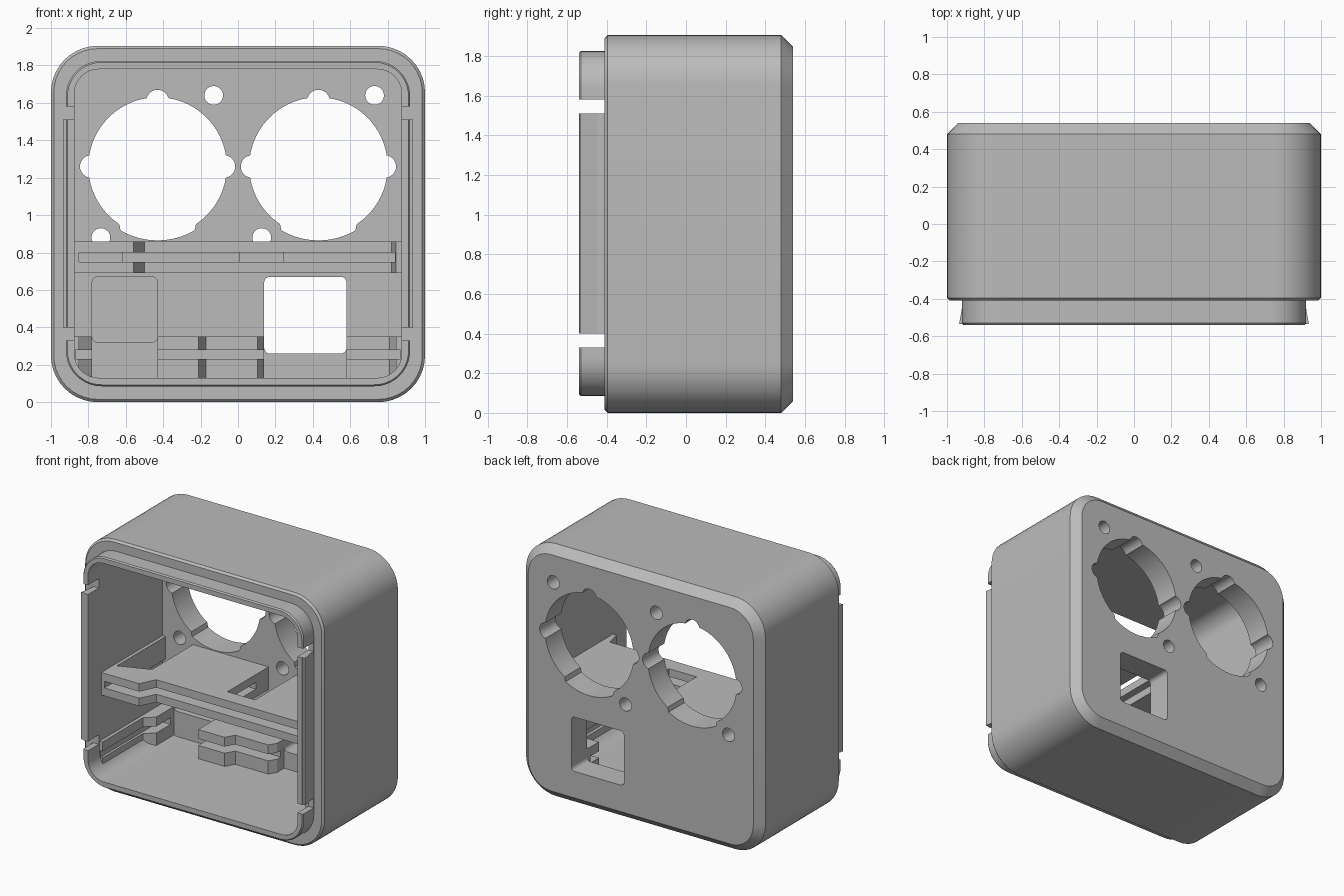
import bpy, bmesh, math
from mathutils import Vector

cube = bpy.data.objects.get("Cube")
if cube:
    bpy.data.objects.remove(cube, do_unlink=True)

grey = bpy.data.materials.new("plain grey")
grey.use_nodes = True
grey.diffuse_color = (0.5, 0.5, 0.5, 1)
grey.node_tree.nodes["Principled BSDF"].inputs["Base Color"].default_value = (0.5, 0.5, 0.5, 1)


def loft(name, rings):
    """Closed solid through rings that share a point count."""
    bm = bmesh.new()
    loops = [[bm.verts.new(p) for p in ring] for ring in rings]
    n = len(loops[0])
    for a, b in zip(loops, loops[1:]):
        for i in range(n):
            bm.faces.new((a[i], a[(i + 1) % n], b[(i + 1) % n], b[i]))
    bm.faces.new(loops[0][::-1])
    bm.faces.new(loops[-1])
    bmesh.ops.recalc_face_normals(bm, faces=bm.faces)
    mesh = bpy.data.meshes.new(name)
    bm.to_mesh(mesh)
    bm.free()
    mesh.materials.append(grey)
    ob = bpy.data.objects.new(name, mesh)
    bpy.context.collection.objects.link(ob)
    return ob


def rounded(x0, x1, z0, z1, r, y, inset=0.0, steps=10):
    """Rounded rectangle ring facing y."""
    r -= inset
    x0, x1, z0, z1 = x0 + inset, x1 - inset, z0 + inset, z1 - inset
    corners = ((x1 - r, z1 - r), (x0 + r, z1 - r), (x0 + r, z0 + r), (x1 - r, z0 + r))
    ring = []
    for k, (cx, cz) in enumerate(corners):
        for i in range(steps + 1):
            a = math.pi / 2 * (k + i / steps)
            ring.append(Vector((cx + r * math.cos(a), y, cz + r * math.sin(a))))
    return ring


def slab(name, outline, z0, z1):
    """Plan outline raised between two heights."""
    return loft(name, [[(x, y, z) for x, y in outline] for z in (z0, z1)])


def box(name, x0, x1, y0, y1, z0, z1):
    return slab(name, ((x0, y0), (x1, y0), (x1, y1), (x0, y1)), z0, z1)


def disc_cutter(cx, cz, radius, steps=32):
    """Through cutter; radius may depend on the angle."""
    angles = [2 * math.pi * i / steps for i in range(steps)]
    return loft("cutter", [[(cx + radius(a) * math.cos(a), y, cz + radius(a) * math.sin(a))
                            for a in angles] for y in (0.2, 0.7)])


def combine(ob, other, operation="DIFFERENCE"):
    other.hide_render = True
    mod = ob.modifiers.new("cut", "BOOLEAN")
    mod.operation, mod.object, mod.solver = operation, other, "EXACT"
    bpy.context.view_layer.objects.active = ob
    bpy.ops.object.modifier_apply(modifier=mod.name)
    bpy.data.objects.remove(other, do_unlink=True)


# Outer case with chamfered back and the stepped front lip
case = loft("case", [rounded(-1, 1, 0, 1.905, 0.25, y, i) for y, i in
                     ((-0.41, 0.015), (-0.395, 0), (0.48, 0), (0.54, 0.06))])
lip = loft("lip", [rounded(-0.92, 0.92, 0.085, 1.825, 0.19, y, i) for y, i in
                   ((-0.54, 0.008), (-0.53, 0), (-0.3, 0))])
combine(case, lip, "UNION")
combine(case, loft("cutter", [rounded(-0.875, 0.875, 0.13, 1.78, 0.13, y) for y in (-0.7, 0.35)]))

# Gaps in the lip sides
for side in (-1, 1):
    for z0, z1 in ((0.33, 0.4), (1.51, 1.58)):
        x0, x1 = sorted((side * 0.85, side * 1.1))
        combine(case, box("cutter", x0, x1, -0.7, -0.411, z0, z1))


# Two large openings with side and top notches and a wider lower arc
def opening_radius(a):
    return 0.395 if abs(a - 1.5 * math.pi) < math.radians(30.5) else 0.37


for cx in (-0.43, 0.43):
    combine(case, disc_cutter(cx, 1.26, opening_radius, 96))
    for dx, dz in ((-0.355, 0), (0.355, 0), (0, 0.35)):
        combine(case, disc_cutter(cx + dx, 1.26 + dz, lambda a: 0.06))
    # Screw holes
    for dx, dz in ((0.3, 0.38), (-0.303, -0.38)):
        combine(case, disc_cutter(cx + dx, 1.26 + dz, lambda a: 0.05))

# Square port and shallow inner pocket in the back wall
combine(case, loft("cutter", [rounded(0.14, 0.58, 0.26, 0.67, 0.03, y, 0, 5) for y in (0.2, 0.7)]))
combine(case, loft("cutter", [rounded(-0.78, -0.43, 0.32, 0.67, 0.03, y, 0, 5) for y in (0.2, 0.45)]))

# Snap ridges on the lip sides
ridges = []
for side, label in ((1, "left"), (-1, "right")):
    outline = ((0.9, -0.535), (0.935, -0.535), (0.92, -0.45), (0.9, -0.45))
    ridges.append(slab(label + "_snap_ridge", [(side * x, y) for x, y in outline], 0.4, 1.51))

# Upper shelf with board slot
shelf = slab("upper_shelf", (
    (-0.885, -0.38), (-0.56, -0.38), (-0.5, -0.26), (0.82, -0.26), (0.845, -0.38), (0.885, -0.38),
    (0.885, 0.355), (0.24, 0.355), (0.24, -0.14), (0.01, -0.14), (0.01, 0.355), (-0.62, 0.355),
    (-0.62, -0.14), (-0.85, -0.23), (-0.85, 0.355), (-0.885, 0.355)), 0.69, 0.86)
combine(shelf, box("cutter", -0.85, 0.84, -0.6, 0.2, 0.75, 0.8))

# Lower rails along the sides and back, with board slot and port clearances
rails = slab("lower_rails", (
    (-0.885, -0.4), (-0.85, -0.4), (-0.85, 0.08), (-0.78, 0.14), (-0.21, 0.14), (-0.17, 0.21),
    (0.105, 0.21), (0.15, 0.28), (0.57, 0.21), (0.81, 0.21), (0.845, 0.14), (0.845, -0.4),
    (0.885, -0.4), (0.885, 0.355), (-0.885, 0.355)), 0.125, 0.35)
combine(rails, box("cutter", -0.868, 0.868, -0.6, 0.31, 0.23, 0.28))
for x0, x1 in ((-0.78, -0.43), (0.14, 0.58)):
    combine(rails, box("cutter", x0, x1, -0.1, 0.6, 0, 0.6))

# Smooth rounded walls, crisp edges
bpy.ops.object.select_all(action="DESELECT")
for ob in [case, shelf, rails] + ridges:
    ob.select_set(True)
bpy.context.view_layer.objects.active = case
bpy.ops.object.shade_smooth_by_angle(angle=math.radians(25))
